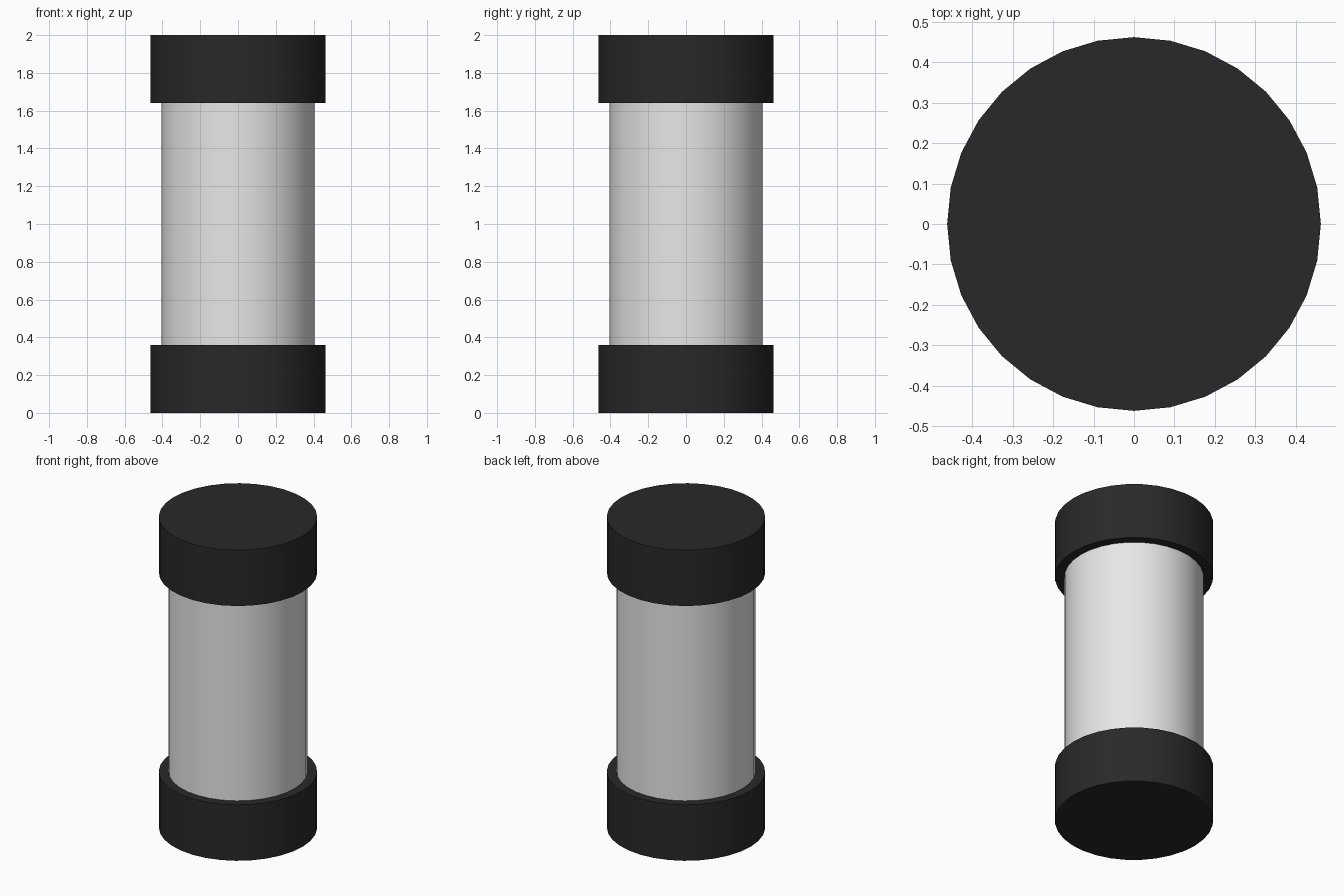
import bpy
import math

SIDES = 32
CAP_RADIUS, CAP_HEIGHT = 0.462, 0.36
TUBE_RADIUS = 0.406
HEIGHT = 2.0

default_cube = bpy.data.objects.get("Cube")
if default_cube:
    bpy.data.objects.remove(default_cube, do_unlink=True)


def make_material(name, value):
    mat = bpy.data.materials.new(name)
    mat.use_nodes = True
    colour = (value, value, value, 1)
    mat.diffuse_color = colour
    mat.node_tree.nodes["Principled BSDF"].inputs["Base Color"].default_value = colour
    return mat


def add_cylinder(name, radius, bottom, top, mat):
    bpy.ops.mesh.primitive_cylinder_add(
        vertices=SIDES, radius=radius, depth=top - bottom,
        location=(0, 0, (bottom + top) / 2))
    obj = bpy.context.object
    obj.name = name
    obj.data.materials.append(mat)
    bpy.ops.object.shade_smooth_by_angle(angle=math.radians(30))
    return obj


black = make_material("black", 0.022)
light_grey = make_material("light grey", 0.8)

# Central tube, seated against both caps
add_cylinder("tube", TUBE_RADIUS, CAP_HEIGHT, HEIGHT - CAP_HEIGHT, light_grey)

# Wider end caps
add_cylinder("bottom_cap", CAP_RADIUS, 0, CAP_HEIGHT, black)
add_cylinder("top_cap", CAP_RADIUS, HEIGHT - CAP_HEIGHT, HEIGHT, black)
